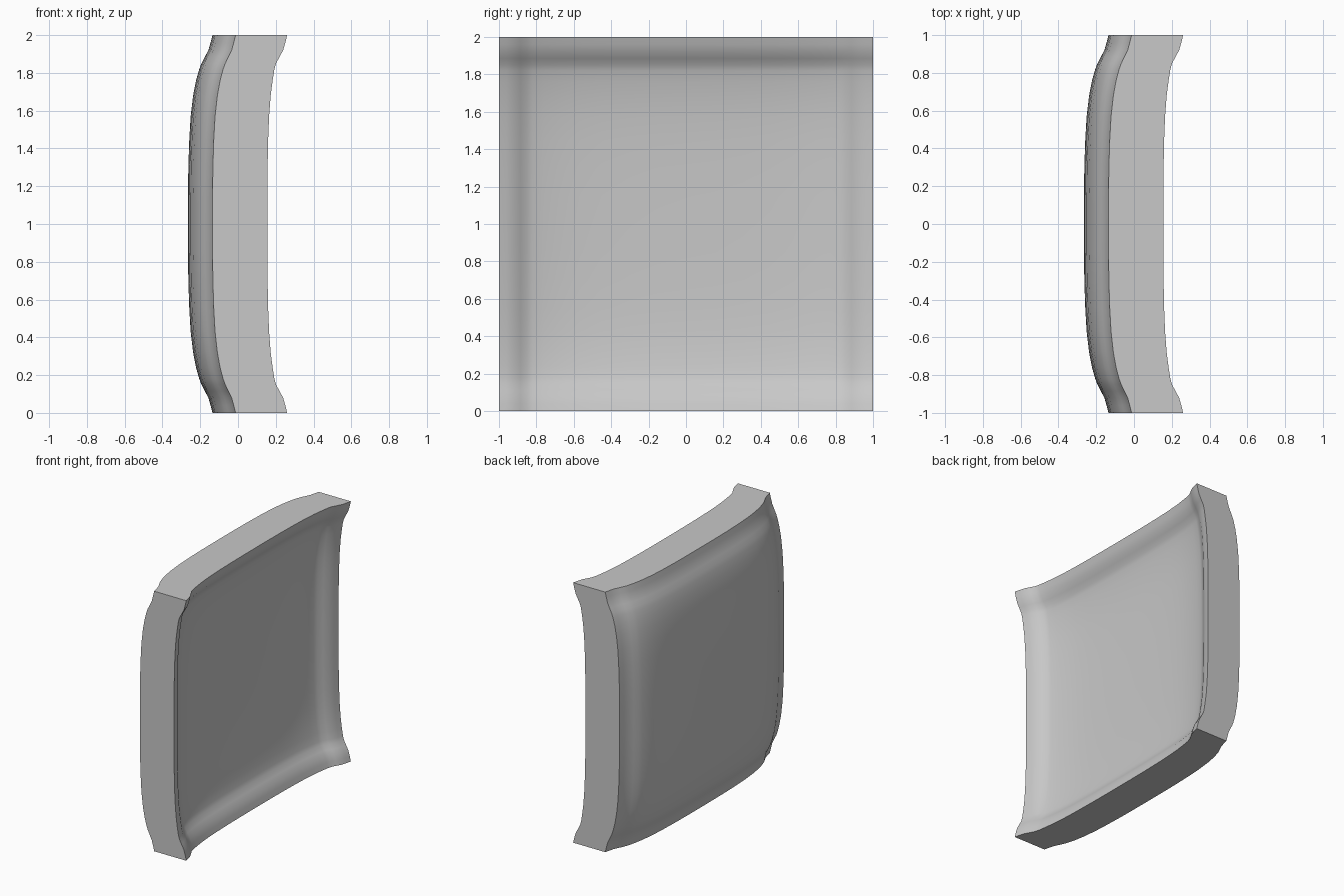
import bpy, bmesh
from math import radians

default = bpy.data.objects.get("Cube")
if default:
    bpy.data.objects.remove(default, do_unlink=True)

# Rim profile: distance from the middle, then share of the full rim offset
# on the bulging skin and on the hollow skin
PROFILE = [(0, 0, 0), (0.15, 0.003, 0.003), (0.3, 0.015, 0.015), (0.45, 0.055, 0.045),
           (0.57, 0.11, 0.09), (0.68, 0.21, 0.17), (0.76, 0.33, 0.27),
           (0.82, 0.46, 0.36), (0.85, 0.55, 0.44), (0.885, 0.69, 0.62),
           (0.92, 0.83, 0.8), (0.96, 0.92, 0.91), (1, 1, 1)]
STEPS = len(PROFILE) - 1


def station(t, side):
    """Turn a grid coordinate in -1..1 into its position and rim offset."""
    row = PROFILE[round(abs(t) * STEPS)]
    return (row[0] if t > 0 else -row[0]), row[side]


def bend(verts, side, middle, depth, ease):
    """Shape a flat square grid into a dished skin facing along x."""
    for v in verts:
        y, lift_y = station(v.co.x, side)
        z, lift_z = station(v.co.y, side)
        x = middle + depth * (lift_y + lift_z) - ease * lift_y * lift_z
        v.co = (x, y, z + 1)


# Two dished skins, joined around their square border
bm = bmesh.new()
for side, middle, depth, ease in ((1, -0.265, 0.13, 0.008), (2, 0.02, 0.135, 0.03)):
    skin = bmesh.ops.create_grid(bm, x_segments=2 * STEPS, y_segments=2 * STEPS, size=1)
    bend(skin["verts"], side, middle, depth, ease)
border = [e for e in bm.edges if e.is_boundary]
bmesh.ops.bridge_loops(bm, edges=border)
bmesh.ops.recalc_face_normals(bm, faces=bm.faces)
mesh = bpy.data.meshes.new("dished_panel")
bm.to_mesh(mesh)
bm.free()

panel = bpy.data.objects.new("dished_panel", mesh)
bpy.context.collection.objects.link(panel)

# Plain grey finish
grey = bpy.data.materials.new("plain_grey")
grey.use_nodes = True
colour = (0.58, 0.58, 0.58, 1)
grey.diffuse_color = colour
grey.node_tree.nodes["Principled BSDF"].inputs["Base Color"].default_value = colour
mesh.materials.append(grey)

# Smooth skins with crisp border edges
bpy.ops.object.select_all(action="DESELECT")
panel.select_set(True)
bpy.context.view_layer.objects.active = panel
bpy.ops.object.shade_smooth_by_angle(angle=radians(40))
